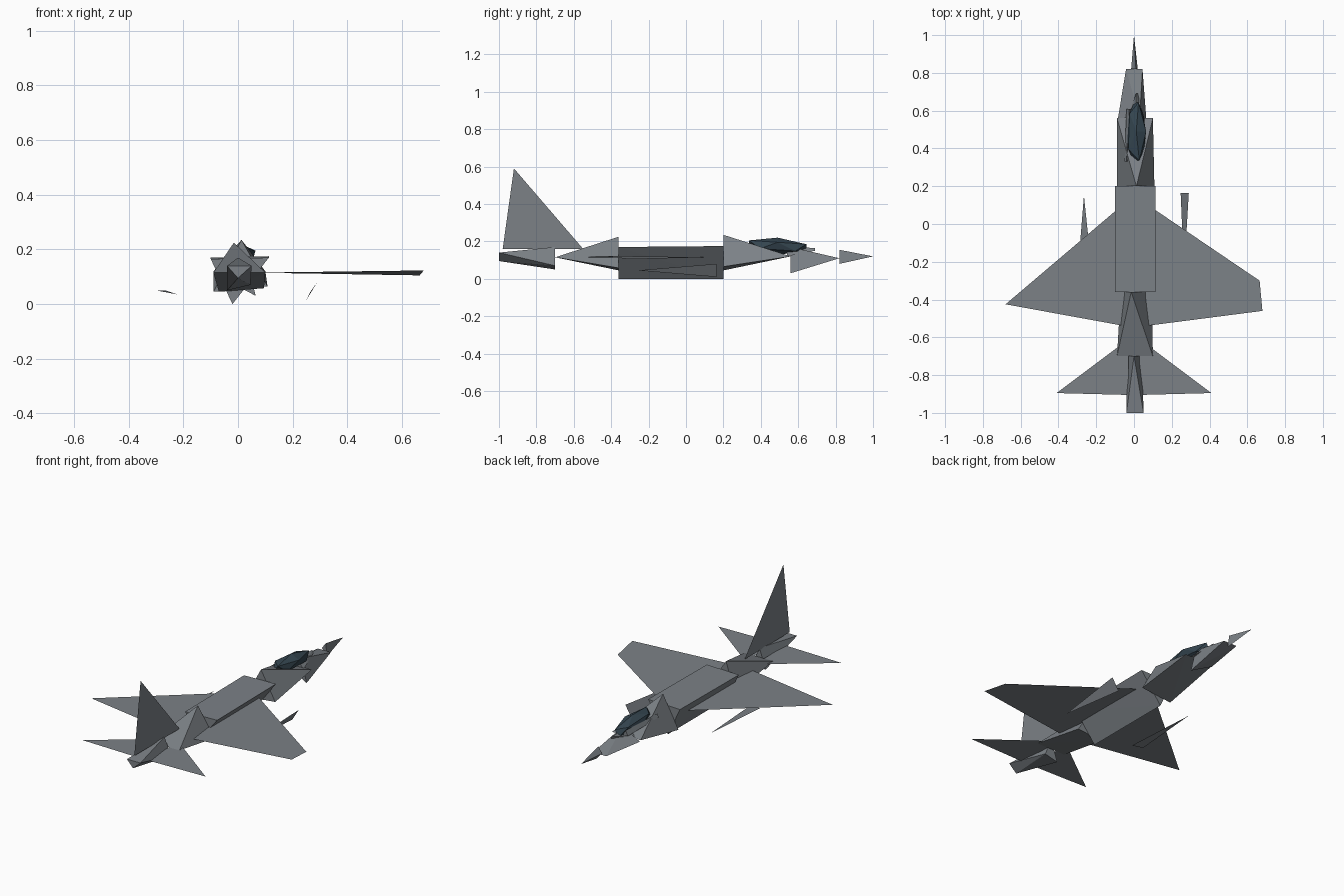
import bpy, bmesh
from mathutils import Vector

cube = bpy.data.objects.get("Cube")
if cube:
    bpy.data.objects.remove(cube, do_unlink=True)


def material(name, rgb):
    m = bpy.data.materials.new(name)
    m.use_nodes = True
    m.diffuse_color = (*rgb, 1)
    bsdf = m.node_tree.nodes["Principled BSDF"]
    bsdf.inputs["Base Color"].default_value = (*rgb, 1)
    bsdf.inputs["Roughness"].default_value = 0.8
    return m


GREY = material("hull grey", (0.2, 0.22, 0.24))
GLASS = material("dark canopy glass", (0.035, 0.06, 0.08))


def finish(bm, name, mat):
    mesh = bpy.data.meshes.new(name)
    bm.to_mesh(mesh)
    bm.free()
    mesh.materials.append(mat)
    ob = bpy.data.objects.new(name, mesh)
    bpy.context.scene.collection.objects.link(ob)
    return ob


def hull(name, y0, section0, y1, section1, mat=GREY):
    """Convex body between two (x, z) cross-sections."""
    bm = bmesh.new()
    for y, section in ((y0, section0), (y1, section1)):
        for x, z in section:
            bm.verts.new((x, y, z))
    bmesh.ops.convex_hull(bm, input=bm.verts[:])
    bmesh.ops.recalc_face_normals(bm, faces=bm.faces[:])
    return finish(bm, name, mat)


def plate(name, points):
    """Flat sheet through a few corner points."""
    bm = bmesh.new()
    face = bm.faces.new([bm.verts.new(p) for p in points])
    face.normal_update()
    if face.normal.z < 0:
        face.normal_flip()
    return finish(bm, name, GREY)


# Fuselage, from tail to nose: three-sided bodies
hull("tail_pipe", -1.0, [(-0.04, 0.14), (0.05, 0.14), (0.0, 0.095)],
     -0.7, [(0.0, 0.17), (-0.04, 0.05), (0.045, 0.07)])
hull("rear_fuselage", -0.7, [(-0.09, 0.115), (0.1, 0.115)],
     -0.36, [(-0.015, 0.225), (-0.07, 0.045), (0.095, 0.058)])
middle = [(-0.1, 0.165), (0.113, 0.17), (-0.02, 0.0)]
hull("middle_fuselage", -0.36, middle, 0.2, [(x, z + 0.005 * (z > 0.1)) for x, z in middle])
hull("front_fuselage", 0.2, [(0.013, 0.235), (-0.09, 0.045), (0.108, 0.065)],
     0.56, [(-0.09, 0.12), (0.1, 0.12)])
hull("nose", 0.56, [(-0.085, 0.11), (0.065, 0.03), (0.03, 0.17)],
     0.82, [(-0.042, 0.11), (0.045, 0.11)])
hull("nose_spike", 0.82, [(-0.015, 0.12), (0.02, 0.08), (0.01, 0.155)],
     1.0, [(0.0, 0.12)])

# Canopy: faceted flattened ball with a side frame
bm = bmesh.new()
bmesh.ops.create_icosphere(bm, subdivisions=1, radius=1)
for v in bm.verts:
    taper = 1 - 0.3 * max(v.co.y, 0)
    v.co = Vector((0.012 + 0.058 * v.co.x * taper,
                   0.49 + 0.18 * v.co.y,
                   0.175 - 0.012 * v.co.y + 0.045 * v.co.z))
finish(bm, "canopy", GLASS)
hull("canopy_frame", 0.33, [(-0.05, 0.16), (-0.04, 0.18), (-0.02, 0.15)],
     0.61, [(-0.04, 0.15), (-0.025, 0.18), (0.0, 0.14)])
hull("canopy_bow", 0.54, [(-0.04, 0.12), (0.06, 0.12), (0.01, 0.17)],
     0.69, [(0.01, 0.165), (0.02, 0.15)])

# Wings, stabilisers and fin: thin sheets
plate("right_wing", [(-0.05, 0.11, 0.115), (-0.68, -0.425, 0.115), (-0.05, -0.54, 0.115)])
plate("left_wing", [(0.06, 0.11, 0.115), (0.06, -0.54, 0.115),
                    (0.68, -0.46, 0.123), (0.665, -0.3, 0.105)])
for side, s in (("left", 1), ("right", -1)):
    plate(side + "_stabiliser", [(0.03 * s, -0.61, 0.115), (0.03 * s, -0.905, 0.115),
                                 (0.41 * s, -0.895, 0.115)])
plate("tail_fin", [(-0.005, -0.98, 0.16), (-0.005, -0.92, 0.59), (-0.005, -0.55, 0.16)])

# Missiles under the wings
plate("left_missile", [(0.265, -0.26, 0.045), (0.247, 0.163, 0.01), (0.29, 0.163, 0.08)])
plate("right_missile", [(-0.265, 0.15, 0.05), (-0.3, -0.28, 0.05), (-0.22, -0.28, 0.035)])
